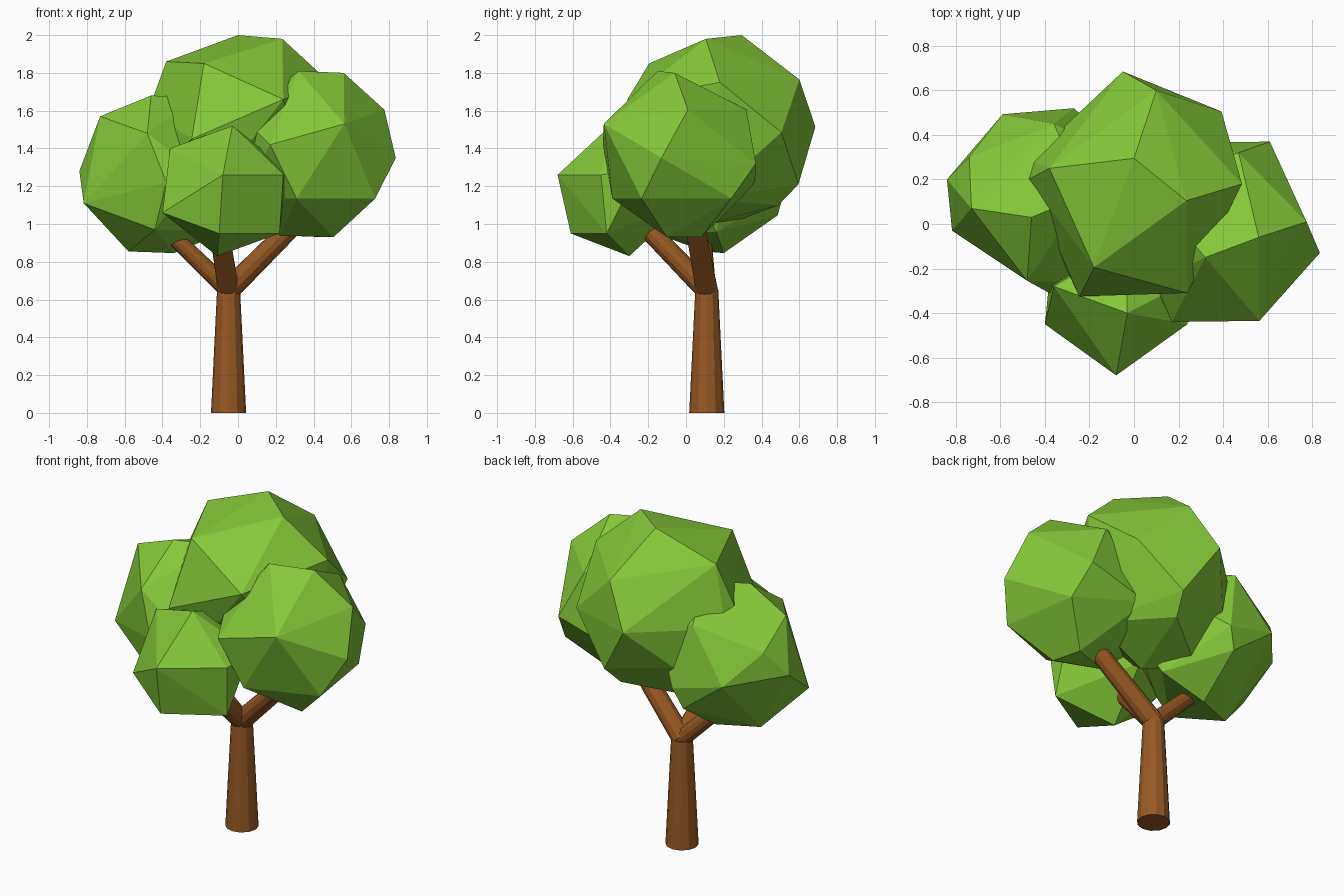
import bpy, bmesh
from mathutils import Vector


def material(name, color):
    m = bpy.data.materials.new(name)
    m.diffuse_color = color
    return m


leaf_mat = material("leaf_green", (0.23, 0.58, 0.04, 1))
bark_mat = material("bark_brown", (0.31, 0.10, 0.017, 1))


def finish(name, bm, mat):
    bmesh.ops.recalc_face_normals(bm, faces=bm.faces)
    me = bpy.data.meshes.new(name)
    bm.to_mesh(me)
    bm.free()
    me.materials.append(mat)
    ob = bpy.data.objects.new(name, me)
    bpy.context.collection.objects.link(ob)
    return ob


def limb(name, a, b, ra, rb, sides=12):
    """Tapered round limb from a to b."""
    a, b = Vector(a), Vector(b)
    bm = bmesh.new()
    bmesh.ops.create_cone(bm, cap_ends=True, segments=sides, radius1=ra,
                          radius2=rb, depth=(b - a).length)
    ob = finish(name, bm, bark_mat)
    ob.location = (a + b) / 2
    ob.rotation_mode = 'QUATERNION'
    ob.rotation_quaternion = (b - a).to_track_quat('Z', 'Y')
    return ob


def clump(name, center, points, extra=()):
    """Faceted leaf clump: hull of corner points, their opposites and extras."""
    c = Vector(center)
    bm = bmesh.new()
    for p in points:
        bm.verts.new(p)
        bm.verts.new(2 * c - Vector(p))
    for p in extra:
        bm.verts.new(p)
    res = bmesh.ops.convex_hull(bm, input=bm.verts)
    loose = {g for g in res["geom_interior"] + res["geom_unused"]
             if isinstance(g, bmesh.types.BMVert)}
    bmesh.ops.delete(bm, geom=list(loose), context='VERTS')
    return finish(name, bm, leaf_mat)


# trunk and three branches
fork = (-0.05, 0.11, 0.65)
limb("trunk", (-0.05, 0.11, 0), (-0.05, 0.11, 0.65), 0.093, 0.061)
limb("right_branch", fork, (0.33, 0.04, 1.03), 0.06, 0.052)
limb("left_branch", fork, (-0.37, 0.09, 0.96), 0.05, 0.042)
limb("front_branch", fork, (-0.10, -0.20, 0.97), 0.058, 0.052)

# leaf clumps
clump("front_leaves", (-0.07, -0.35, 1.175), [
    (-0.03, -0.40, 1.52), (-0.08, -0.68, 1.26), (0.24, -0.45, 1.26),
    (0.22, -0.42, 0.95), (-0.10, -0.61, 0.95), (-0.40, -0.45, 1.06)])

clump("right_leaves", (0.39, -0.035, 1.37), [
    (0.32, -0.15, 1.81), (0.56, -0.06, 1.80), (0.775, 0.01, 1.605),
    (0.835, -0.13, 1.35), (0.727, -0.235, 1.135), (0.563, -0.435, 1.53),
    (0.17, -0.44, 1.42), (0.31, -0.39, 1.135)],
    extra=[(0.655, 0.24, 1.135), (0.505, -0.10, 0.93), (0.09, -0.26, 1.50)])

clump("left_leaves", (-0.40, 0.115, 1.263), [
    (-0.46, 0.03, 1.68), (-0.48, -0.255, 1.48), (-0.73, 0.07, 1.57),
    (-0.84, 0.20, 1.28), (-0.817, -0.03, 1.11), (-0.44, -0.22, 0.97),
    (-0.59, 0.493, 1.25), (-0.58, 0.10, 0.855)],
    extra=[(-0.74, 0.30, 1.43), (-0.27, 0.52, 1.17), (-0.38, -0.31, 1.22)])

clump("top_leaves", (0.0, 0.18, 1.495), [
    (0.0, 0.295, 2.0), (0.235, 0.105, 1.98), (-0.38, 0.25, 1.86),
    (0.10, 0.60, 1.765), (0.485, 0.18, 1.75)],
    extra=[(-0.18, -0.195, 1.85), (0.393, 0.505, 1.485),
           (0.24, -0.31, 1.66), (-0.245, -0.325, 1.45),
           (-0.05, 0.685, 1.515), (-0.475, 0.20, 1.60),
           (-0.47, 0.29, 1.50), (0.14, 0.595, 1.21),
           (0.10, 0.49, 1.10), (-0.25, 0.47, 1.27)])
